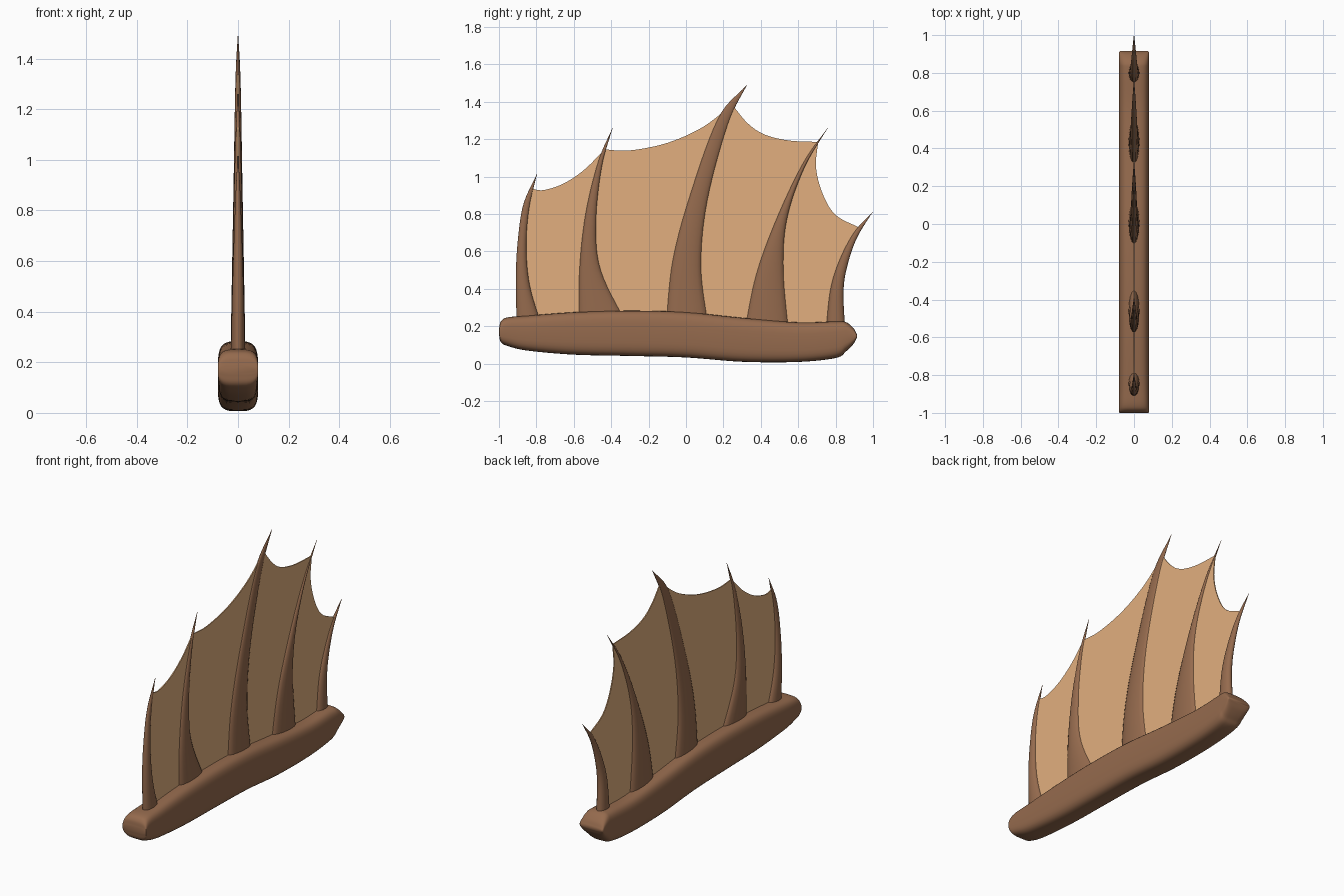
import bpy, bmesh, math
from mathutils import Vector

if "Cube" in bpy.data.objects:
    bpy.data.objects.remove(bpy.data.objects["Cube"])


def material(name, color):
    m = bpy.data.materials.new(name)
    m.diffuse_color = (*color, 1)
    m.use_nodes = True
    m.node_tree.nodes["Principled BSDF"].inputs["Base Color"].default_value = m.diffuse_color
    return m


brown = material("brown", (0.30, 0.145, 0.075))
tan = material("tan", (0.76, 0.43, 0.21))


def smooth(pts, n=6):
    """Catmull-Rom curve through 2D points."""
    p = [Vector(q) for q in pts]
    p = [2 * p[0] - p[1]] + p + [2 * p[-1] - p[-2]]
    out = []
    for i in range(1, len(p) - 2):
        a, b, c, d = p[i - 1:i + 3]
        for k in range(n):
            t = k / n
            out.append(0.5 * (2 * b + (c - a) * t + (2 * a - 5 * b + 4 * c - d) * t**2
                              + (3 * b - a - 3 * c + d) * t**3))
    return out + [p[-2]]


def finish(bm, name, mat):
    bmesh.ops.recalc_face_normals(bm, faces=bm.faces)
    me = bpy.data.meshes.new(name)
    bm.to_mesh(me)
    bm.free()
    ob = bpy.data.objects.new(name, me)
    bpy.context.collection.objects.link(ob)
    me.materials.append(mat)
    bpy.context.view_layer.objects.active = ob
    ob.select_set(True)
    bpy.ops.object.shade_smooth_by_angle(angle=math.radians(45))
    ob.select_set(False)
    return ob


def loft(name, edge_a, edge_b, half_widths, power, sides, mat):
    """Superellipse sections spanning two edge curves in the yz plane."""
    bm = bmesh.new()
    rings = []
    for a, b, w in zip(edge_a, edge_b, half_widths):
        mid, half = (a + b) / 2, (b - a) / 2
        ring = []
        for k in range(sides):
            t = 2 * math.pi * k / sides
            c, s = math.cos(t), math.sin(t)
            c = math.copysign(abs(c)**power, c)
            s = math.copysign(abs(s)**power, s)
            q = mid + half * c
            ring.append(bm.verts.new((w * s, q.x, q.y)))
        rings.append(ring)
    for r0, r1 in zip(rings, rings[1:]):
        for k in range(sides):
            j = (k + 1) % sides
            bm.faces.new((r0[k], r0[j], r1[j], r1[k]))
    bm.faces.new(rings[0])
    bm.faces.new(rings[-1])
    return finish(bm, name, mat)


# Base log
top = smooth([(-1, .185), (-.99, .225), (-.955, .247), (-.85, .256), (-.6, .275), (-.3, .283),
              (0, .275), (.3, .245), (.6, .221), (.8, .226), (.855, .222), (.895, .19), (.915, .155)])
bottom = smooth([(-1, .155), (-.99, .115), (-.955, .095), (-.85, .07), (-.6, .048), (-.3, .041),
                 (0, .033), (.3, .01), (.6, .009), (.8, .03), (.855, .065), (.895, .105), (.915, .14)])
n = len(top)
widths = [.08 * min(1, .93 + .035 * min(i, n - 1 - i)) for i in range(n)]
loft("base", top, bottom, widths, 0.55, 32, brown)

# Spines: front edge, rear edge, height where the membrane ends
spines = [
    ([(-.905, .2), (-.91, .45), (-.9, .65), (-.87, .85), (-.797, 1.015)],
     [(-.77, .2), (-.835, .42), (-.853, .63), (-.838, .83), (-.797, 1.015)], .935),
    ([(-.575, .2), (-.571, .5), (-.538, .8), (-.47, 1.08), (-.393, 1.26)],
     [(-.31, .2), (-.455, .5), (-.48, .76), (-.45, 1.05), (-.393, 1.26)], 1.145),
    ([(-.11, .2), (-.073, .55), (.02, .9), (.17, 1.31), (.325, 1.49)],
     [(.12, .2), (.082, .52), (.115, .87), (.225, 1.28), (.325, 1.49)], 1.385),
    ([(.31, .17), (.375, .48), (.49, .79), (.63, 1.08), (.757, 1.26)],
     [(.55, .17), (.522, .5), (.54, .77), (.63, 1.04), (.757, 1.26)], 1.185),
    ([(.745, .16), (.772, .4), (.823, .56), (.9, .705), (.997, .81)],
     [(.852, .16), (.842, .38), (.862, .52), (.913, .67), (.997, .81)], .725),
]
centres = []
for i, (front, rear, stop) in enumerate(spines):
    a, b = smooth(front, 7), smooth(rear, 7)
    last = len(a) - 1
    # stop just short of a point so the end stays a valid tiny cap
    b[-1] = b[-1] + Vector((.002, 0))
    loft(f"spine_{i + 1}", a, b, [max(.001, .03 * (1 - k / last)**.75) for k in range(last + 1)],
         1.0, 16, brown)
    mids = [(p + q) / 2 for p, q in zip(a, b)]
    line = [m for m in mids if m.y < stop]
    nxt = mids[len(line)]
    line.append(line[-1].lerp(nxt, (stop - line[-1].y) / (nxt.y - line[-1].y)))
    centres.append(line)

# Membrane panels with scalloped upper edges
scallops = [
    [(-.76, .928), (-.65, .965), (-.54, 1.04)],
    [(-.3, 1.14), (-.1, 1.18), (.09, 1.265)],
    [(.33, 1.285), (.42, 1.225), (.55, 1.193)],
    [(.695, 1.05), (.73, .91), (.8, .795)],
]
for i, scallop in enumerate(scallops):
    left, right = centres[i], centres[i + 1]
    edge = smooth([left[-1]] + scallop + [right[-1]])
    outline = left[:-1] + edge + right[-2::-1]
    bm = bmesh.new()
    sheet = bm.faces.new([bm.verts.new((-.003, p.x, p.y)) for p in outline])
    ext = bmesh.ops.extrude_face_region(bm, geom=[sheet], use_keep_orig=True)
    for v in ext["geom"]:
        if isinstance(v, bmesh.types.BMVert):
            v.co.x = .003
    bmesh.ops.triangulate(bm, faces=[f for f in bm.faces if len(f.verts) > 4])
    finish(bm, f"membrane_{i + 1}", tan)
